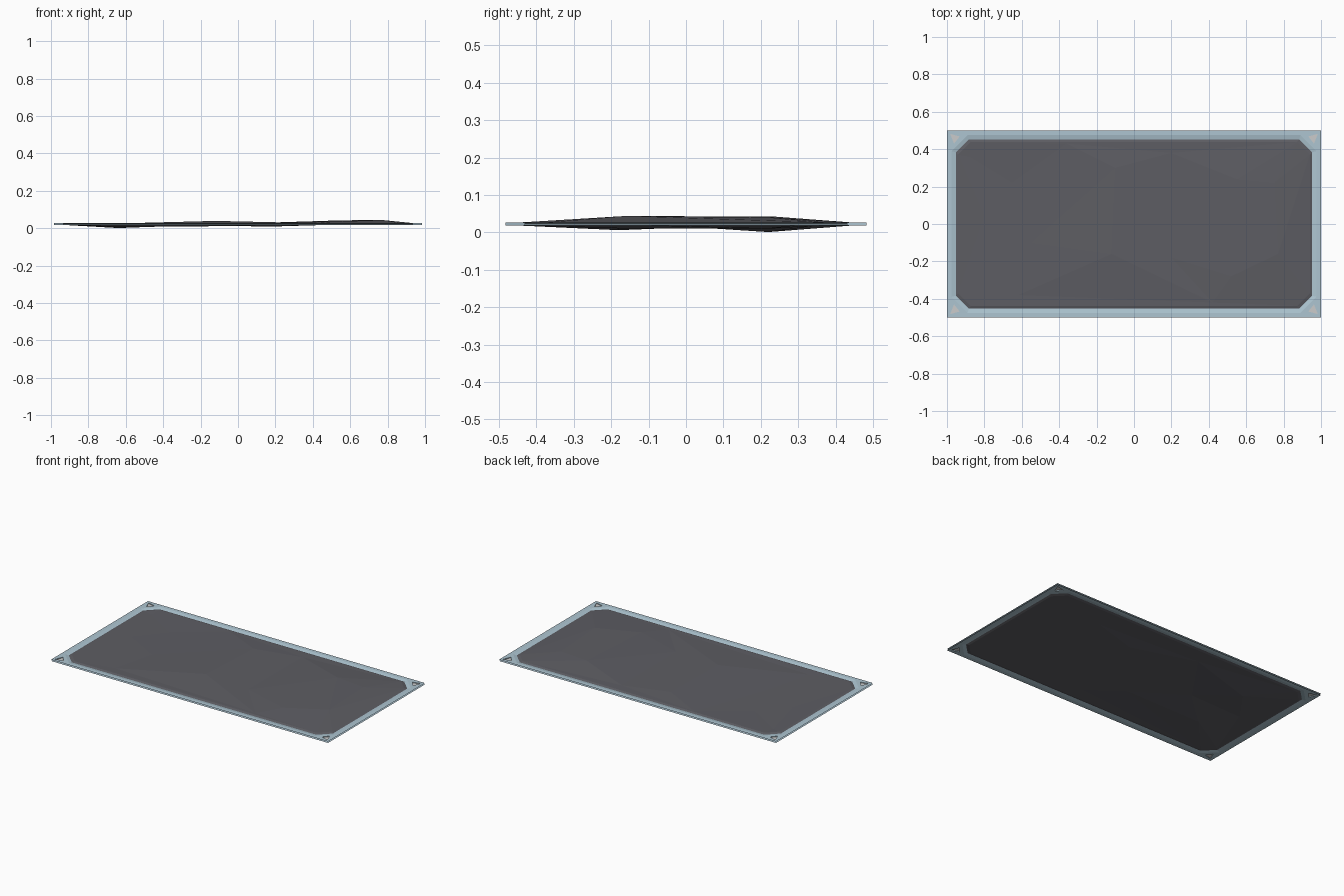
import bpy, bmesh
from mathutils import Vector
from mathutils.geometry import delaunay_2d_cdt, intersect_point_tri_2d

if "Cube" in bpy.data.objects:
    bpy.data.objects.remove(bpy.data.objects["Cube"])

MID, TOP, BOT = 0.0225, 0.027, 0.018


def material(name, color):
    m = bpy.data.materials.new(name)
    m.diffuse_color = (*color, 1)
    m.use_nodes = True
    m.node_tree.nodes["Principled BSDF"].inputs["Base Color"].default_value = m.diffuse_color
    return m


def make_object(name, bm, mat=None):
    bmesh.ops.remove_doubles(bm, verts=bm.verts[:], dist=1e-5)
    me = bpy.data.meshes.new(name)
    bm.to_mesh(me)
    bm.free()
    ob = bpy.data.objects.new(name, me)
    bpy.context.collection.objects.link(ob)
    if mat:
        me.materials.append(mat)
    return ob


def octagon(x, y, cut):
    q = [(x, -y + cut), (x, y - cut), (x - cut, y)]
    return [q[0], q[1], q[2], (-x + cut, y), (-x, y - cut),
            (-x, -y + cut), (-x + cut, -y), (x - cut, -y)]


def ring_edges(start, n):
    return [(start + i, start + (i + 1) % n) for i in range(n)]


def triangulated(bm, loops, points, up, skip=lambda c: False):
    """Triangulate closed loops [(outline, z)] plus loose points into bm."""
    pts, edges = [], []
    for outline, z in loops:
        edges += ring_edges(len(pts), len(outline))
        pts += [(x, y, z) for x, y in outline]
    pts += points
    co, _, faces, orig, _, _ = delaunay_2d_cdt(
        [Vector(p[:2]) for p in pts], edges, [], 0, 1e-5)
    vs = [bm.verts.new((c.x, c.y, pts[o[0]][2])) for c, o in zip(co, orig)]
    for f in faces:
        c = sum((co[i] for i in f), Vector((0, 0))) / len(f)
        if not skip(c):
            bm.faces.new([vs[i] for i in (f if up else f[::-1])])


blue = material("film_blue", (0.42, 0.56, 0.64))
dark = material("panel_dark", (0.11, 0.11, 0.125))

border = [(1, -0.5), (1, 0.5), (-1, 0.5), (-1, -0.5)]
slope_outer = octagon(0.975, 0.475, 0.085)
slope_inner = octagon(0.953, 0.453, 0.07)
panel_rim = octagon(0.94, 0.438, 0.068)
hole = [(0.983, 0.482), (0.932, 0.468), (0.962, 0.43)]
holes = [[(x * sx, y * sy) for x, y in hole] for sx in (1, -1) for sy in (1, -1)]


def in_opening(c):
    if any(intersect_point_tri_2d(c, *[Vector(p) for p in h]) for h in holes):
        return True
    x, y = abs(c.x), abs(c.y)
    return x < 0.975 and y < 0.475 and x + y < 1.365


# Border film: two open sheets, dished inwards, joined by the corner holes
bm = bmesh.new()
for z, up in ((TOP, True), (BOT, False)):
    triangulated(bm, [(border, z), (slope_outer, z)] + [(h, z) for h in holes],
                 [], up, in_opening)
    for i in range(8):
        j = (i + 1) % 8
        quad = [(*slope_outer[i], z), (*slope_outer[j], z),
                (*slope_inner[j], MID), (*slope_inner[i], MID)]
        bm.faces.new([bm.verts.new(p) for p in (quad if up else quad[::-1])])
for h in holes:
    for i in range(3):
        a, b = h[i], h[(i + 1) % 3]
        bm.faces.new([bm.verts.new(p) for p in
                      ((*a, BOT), (*b, BOT), (*b, TOP), (*a, TOP))])
bmesh.ops.remove_doubles(bm, verts=bm.verts[:], dist=1e-5)
make_object("border_film", bm, blue)

# Grey triangular inserts inside the corner holes
bm = bmesh.new()
for h in holes:
    f = bm.faces.new([bm.verts.new((*p, MID)) for p in h])
    f.normal_update()
    if f.normal.z < 0:
        f.normal_flip()
make_object("corner_inserts", bm)

# Crumpled dark panel with separate upper and lower facets
upper = [(-0.10, 0.30, .034), (-0.55, -0.10, .026), (0.20, -0.18, .031),
         (0.20, 0.38, .028), (-0.65, 0.22, .024), (-0.36, 0.43, .027),
         (0.52, -0.28, .036), (0.42, -0.42, .027), (0.55, 0.24, .042),
         (0.77, -0.16, .044), (-0.12, -0.16, .039), (-0.62, -0.38, .026),
         (-0.80, 0.04, .025), (0.75, 0.22, .040), (-0.88, 0.36, .025)]
lower = [(-0.64, 0.22, .001), (-0.64, -0.18, .006), (-0.10, -0.18, .011),
         (0.22, 0.22, .010), (0.38, -0.10, .018), (-0.42, 0.02, .014),
         (0.70, 0.00, .021), (0.52, 0.30, .019), (-0.80, 0.00, .019),
         (0.10, -0.34, .016), (-0.20, 0.34, .017)]
bm = bmesh.new()
triangulated(bm, [(slope_inner, MID), (panel_rim, TOP)], upper, True)
triangulated(bm, [(slope_inner, MID), (panel_rim, BOT)], lower, False)
make_object("crumpled_panel", bm, dark)
